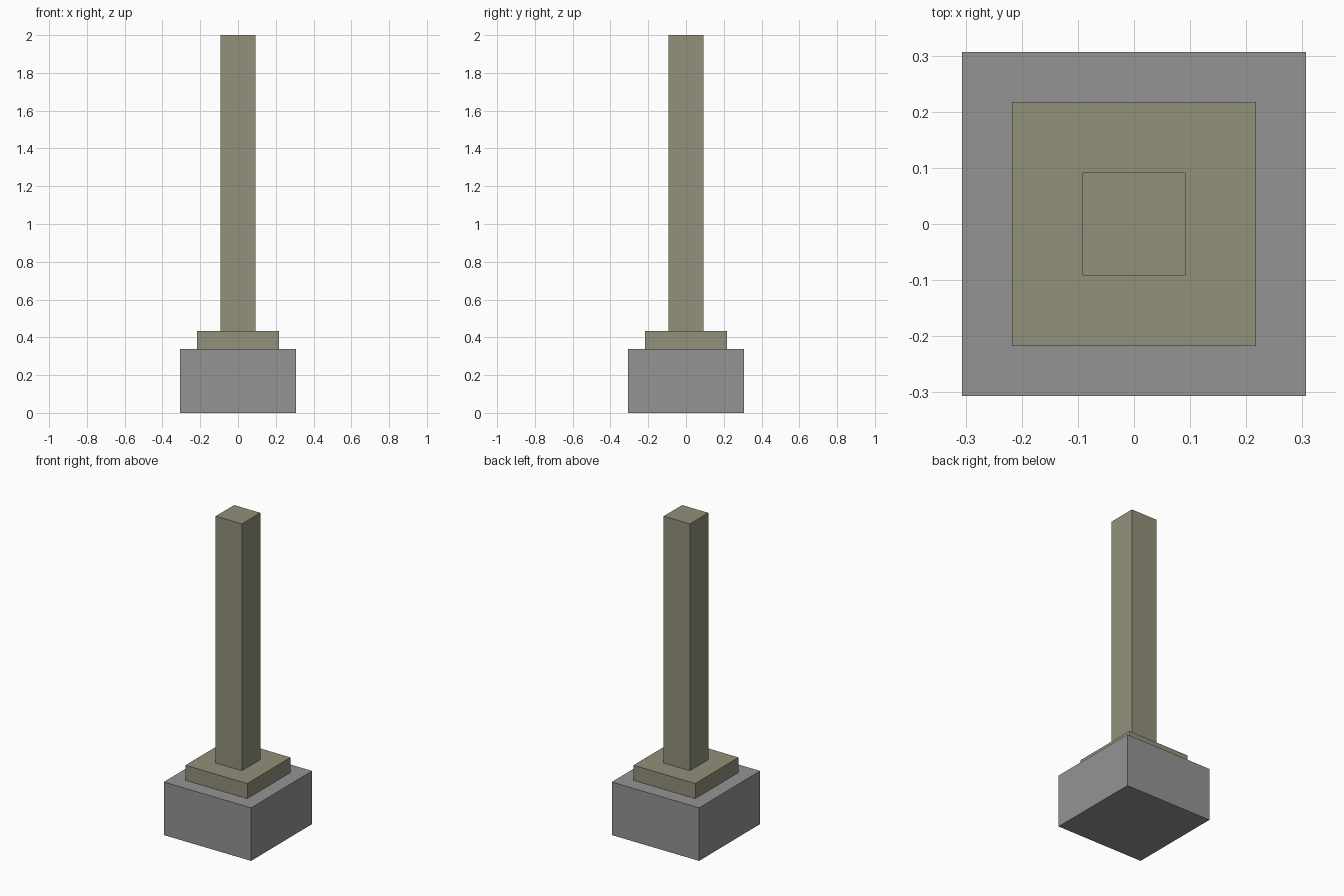
import bpy
import bmesh
from mathutils import Matrix

if "Cube" in bpy.data.objects:
    bpy.data.objects.remove(bpy.data.objects["Cube"])


def material(name, rgb):
    m = bpy.data.materials.new(name)
    m.diffuse_color = (*rgb, 1.0)
    m.use_nodes = True
    m.node_tree.nodes["Principled BSDF"].inputs["Base Color"].default_value = m.diffuse_color
    return m


def block(name, width, z0, z1, mat):
    # square block centred on the z axis, from z0 to z1
    bm = bmesh.new()
    bmesh.ops.create_cube(bm, size=1.0, matrix=Matrix.Translation((0, 0, (z0 + z1) / 2))
                          @ Matrix.Diagonal((width, width, z1 - z0, 1)))
    mesh = bpy.data.meshes.new(name)
    bm.to_mesh(mesh)
    bm.free()
    mesh.materials.append(mat)
    ob = bpy.data.objects.new(name, mesh)
    bpy.context.collection.objects.link(ob)
    return ob


grey = material("concrete grey", (0.296, 0.296, 0.296))
olive = material("olive stone", (0.287, 0.277, 0.195))

# footing, plinth and column, stacked
block("footing", 0.613, 0.0, 0.337, grey)
block("plinth", 0.434, 0.337, 0.433, olive)
block("column", 0.184, 0.433, 2.0, olive)
